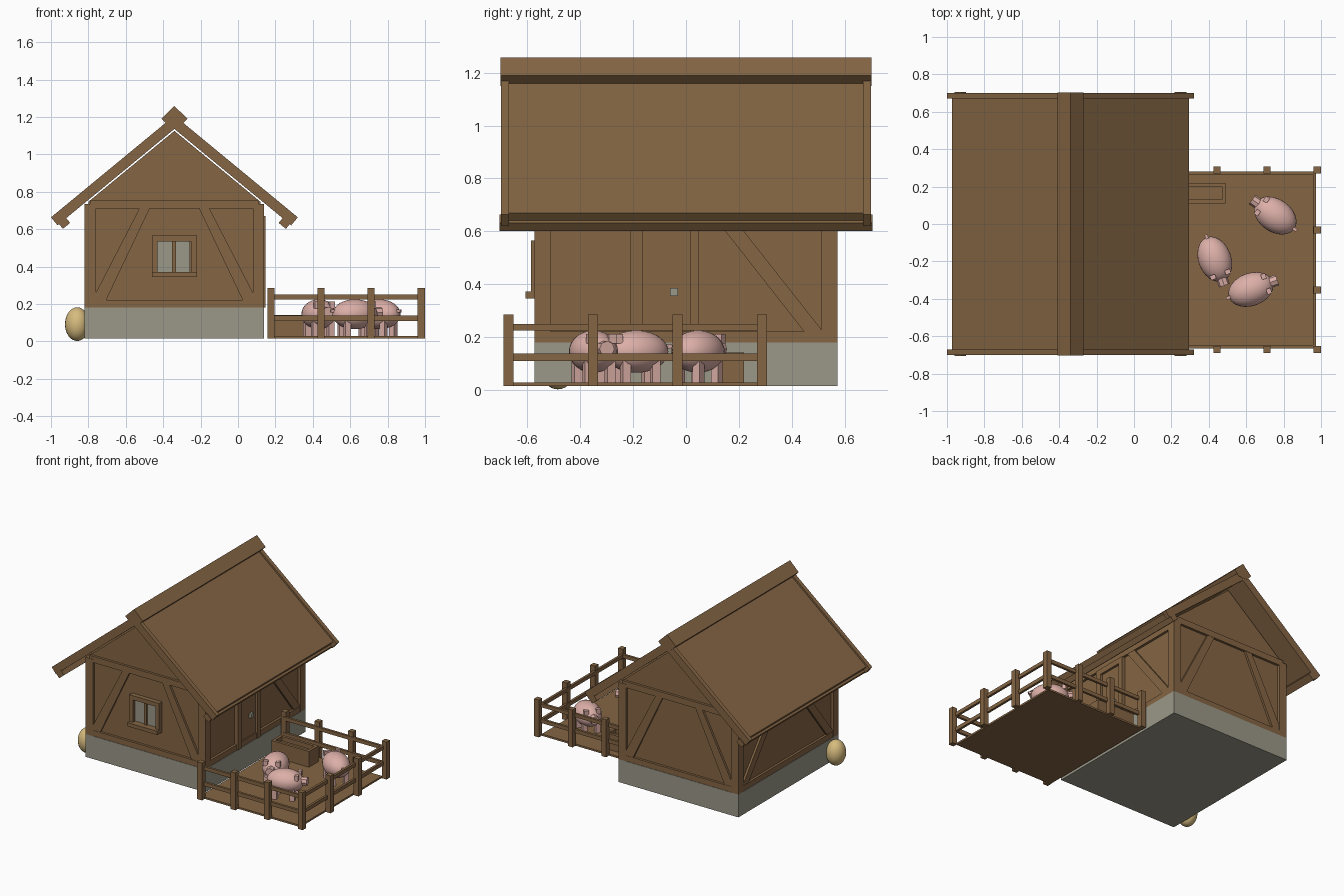
import bpy, bmesh, math
from mathutils import Matrix, Vector

if "Cube" in bpy.data.objects:
    bpy.data.objects.remove(bpy.data.objects["Cube"])


def material(name, rgb):
    m = bpy.data.materials.new(name)
    m.diffuse_color = (*rgb, 1)
    m.use_nodes = True
    m.node_tree.nodes["Principled BSDF"].inputs["Base Color"].default_value = m.diffuse_color
    return m


WOOD = material("brown wood", (0.235, 0.133, 0.058))
STONE = material("grey stone", (0.33, 0.315, 0.25))
PINK = material("pink skin", (0.72, 0.43, 0.39))
STRAW = material("yellow straw", (0.68, 0.50, 0.21))


def finish(name, bm, mat, smooth=False):
    bmesh.ops.recalc_face_normals(bm, faces=bm.faces)
    me = bpy.data.meshes.new(name)
    bm.to_mesh(me)
    bm.free()
    me.materials.append(mat)
    me.polygons.foreach_set("use_smooth", [smooth] * len(me.polygons))
    ob = bpy.data.objects.new(name, me)
    bpy.context.collection.objects.link(ob)
    return ob


def add_box(bm, x, y, z):
    size = Matrix.Diagonal((x[1] - x[0], y[1] - y[0], z[1] - z[0], 1))
    mid = Vector((sum(x) / 2, sum(y) / 2, sum(z) / 2))
    bmesh.ops.create_cube(bm, size=1, matrix=Matrix.Translation(mid) @ size)


def add_prism(bm, profile, lo, hi, axis="y"):
    """Extrude a 2D profile (u, z) along x or y."""
    place = (lambda u, z, t: (u, t, z)) if axis == "y" else (lambda u, z, t: (t, u, z))
    a = [bm.verts.new(place(u, z, lo)) for u, z in profile]
    b = [bm.verts.new(place(u, z, hi)) for u, z in profile]
    bm.faces.new(a)
    bm.faces.new(b)
    for i in range(len(a)):
        j = (i + 1) % len(a)
        bm.faces.new((a[i], a[j], b[j], b[i]))


def boxes(name, items, mat):
    bm = bmesh.new()
    for it in items:
        add_box(bm, *it)
    return finish(name, bm, mat)


CX = -0.34                      # ridge line of the house
X0, X1, Y0, Y1 = -0.82, 0.14, -0.573, 0.573

# Stone base and closed wall body with gables
boxes("stone_base", [((X0, X1), (Y0, Y1), (0.015, 0.18))], STONE)
bm = bmesh.new()
add_prism(bm, [(X0 + 0.02, 0.18), (X1 - 0.02, 0.18), (X1 - 0.02, 0.746),
               (CX, 1.125), (X0 + 0.02, 0.746)], Y0 + 0.02, Y1 - 0.02)
finish("walls", bm, WOOD)

# Timber frame: corner posts, sills and top plates
P = 0.06
boxes("corner_posts", [(x, y, (0.18, 0.735)) for x in ((X0, X0 + P), (X1 - P, X1))
                       for y in ((Y0, Y0 + P), (Y1 - P, Y1))], WOOD)
beams = []
for y in ((Y0 + 0.003, Y0 + 0.04), (Y1 - 0.04, Y1 - 0.003)):
    beams += [((X0 + 0.03, X1 - 0.03), y, (0.18, 0.22)), ((X0 + 0.03, X1 - 0.03), y, (0.71, 0.755))]
for x in ((X0 + 0.003, X0 + 0.04), (X1 - 0.04, X1 - 0.003)):
    beams += [(x, (Y0 + 0.03, Y1 - 0.03), (0.18, 0.22)), (x, (Y0 + 0.03, Y1 - 0.03), (0.67, 0.72))]
boxes("wall_beams", beams, WOOD)

# Diagonal braces: two per gable, two on the left wall, one on the right wall
bm = bmesh.new()
for lo, hi in ((Y0 + 0.005, Y0 + 0.03), (Y1 - 0.03, Y1 - 0.005)):
    for s in (-1, 1):
        add_prism(bm, [(CX + s * u, z) for u, z in
                       ((0.42, 0.21), (0.37, 0.21), (0.13, 0.715), (0.185, 0.715), (0.42, 0.26))], lo, hi)
side = ((0.455, 0.21), (0.515, 0.21), (0.515, 0.225), (0.16, 0.675), (0.09, 0.675))
for s, lo, hi in ((1, X1 - 0.03, X1 - 0.005), (1, X0 + 0.005, X0 + 0.03), (-1, X0 + 0.005, X0 + 0.03)):
    add_prism(bm, [(s * u, z) for u, z in side], lo, hi, "x")
finish("braces", bm, WOOD)

# Door on the right wall with its jambs and handle
boxes("door_frame", [((X1 - 0.03, X1 + 0.006), y, (0.18, 0.67)) for y in ((-0.21, -0.165), (0.015, 0.05))]
      + [((X1 - 0.03, X1 + 0.006), (-0.165, 0.015), (0.63, 0.67))], WOOD)
boxes("door", [((X1 - 0.03, X1 - 0.01), (-0.165, 0.015), (0.18, 0.63))], WOOD)
boxes("door_handle", [((X1 - 0.01, X1 + 0.008), (-0.06, -0.03), (0.355, 0.385))], STONE)

# Front window
yf = (-0.586, -0.545)
boxes("window_frame", [((-0.46, -0.43), yf, (0.345, 0.565)), ((-0.25, -0.22), yf, (0.345, 0.565)),
                       ((-0.43, -0.25), yf, (0.535, 0.565)), ((-0.46, -0.22), (-0.608, -0.545), (0.345, 0.372)),
                       ((-0.352, -0.332), (-0.572, -0.545), (0.37, 0.535)),
                       ((-0.26, -0.25), (-0.572, -0.545), (0.37, 0.535))], WOOD)
boxes("window_panes", [((-0.43, -0.26), (-0.56, -0.55), (0.37, 0.535))], STONE)

# Roof, laid out by distance s down the slope and depth d below its top
SL = math.radians(39.5)
C, S = math.cos(SL), math.sin(SL)


def slope(side, s0, s1, d0, d1):
    pts = []
    for s, d in ((s0, d0), (s1, d0), (s1, d1), (s0, d1)):
        u = s * C - d * S
        z = 1.207 - s * S - d * C
        if s == 0:              # mitre at the ridge
            u, z = 0, 1.207 - d / C
        pts.append((CX + side * u, z))
    return pts


slabs, barges, battens = bmesh.new(), bmesh.new(), bmesh.new()
for s in (-1, 1):
    add_prism(slabs, slope(s, 0, 0.83, 0.012, 0.052), -0.672, 0.672)
    add_prism(battens, slope(s, 0.795, 0.845, 0.05, 0.088), -0.706, 0.706)
    for lo, hi in ((-0.7, -0.67), (0.67, 0.7)):
        add_prism(barges, slope(s, 0, 0.855, 0, 0.055), lo, hi)
finish("roof_slabs", slabs, WOOD)
finish("barge_boards", barges, WOOD)
finish("eave_battens", battens, WOOD)
bm = bmesh.new()
add_prism(bm, [(CX, 1.258), (CX + 0.07, 1.19), (CX + 0.035, 1.155), (CX, 1.15),
               (CX - 0.035, 1.155), (CX - 0.07, 1.19)], -0.702, 0.702)
finish("ridge_cap", bm, WOOD)

# Pen floor and fence
boxes("pen_floor", [((0.16, 0.96), (-0.66, 0.275), (0.015, 0.028))], WOOD)
px, py = (0.176, 0.443, 0.711, 0.98), (-0.671, -0.352, -0.032, 0.288)
posts = {(x, y) for x in px for y in (py[0], py[3])} | {(px[3], y) for y in py}
boxes("fence_posts", [((x - 0.019, x + 0.019), (y - 0.019, y + 0.019), (0.015, 0.285))
                      for x, y in sorted(posts)], WOOD)
rails = []
for z in ((0.11, 0.137), (0.224, 0.25)):
    rails += [((0.176, 0.97), (-0.665, -0.648), z), ((0.176, 0.97), (0.265, 0.282), z),
              ((0.957, 0.974), (-0.66, 0.28), z)]
boxes("fence_rails", rails, WOOD)

# Feeding trough with a hollow top
boxes("trough", [((0.19, 0.49), (0.11, 0.22), (0.028, 0.11)),
                 ((0.19, 0.49), (0.11, 0.13), (0.11, 0.142)), ((0.19, 0.49), (0.2, 0.22), (0.11, 0.142)),
                 ((0.19, 0.21), (0.13, 0.2), (0.11, 0.142)), ((0.47, 0.49), (0.13, 0.2), (0.11, 0.142))], WOOD)


# Pigs
def pig(n, x, y, deg):
    place = Matrix.Translation((x, y, 0)) @ Matrix.Rotation(math.radians(deg), 4, "Z")
    bm = bmesh.new()
    bmesh.ops.create_uvsphere(bm, u_segments=24, v_segments=16, radius=1,
                              matrix=Matrix.Translation((0, 0, 0.145)) @ Matrix.Diagonal((0.125, 0.088, 0.08, 1)))
    bm.transform(place)
    finish(f"pig_body_{n}", bm, PINK, True)
    bm = bmesh.new()
    for s in (-1, 1):
        add_box(bm, (0.075, 0.1), (s * 0.042 - 0.015, s * 0.042 + 0.015), (0.175, 0.212))
        for lx in (-0.06, 0.06):
            add_box(bm, (lx - 0.016, lx + 0.016), (s * 0.045 - 0.016, s * 0.045 + 0.016), (0.028, 0.11))
    add_box(bm, (-0.14, -0.115), (-0.008, 0.008), (0.155, 0.171))
    bm.transform(place)
    finish(f"pig_ears_legs_{n}", bm, PINK)
    bm = bmesh.new()
    bmesh.ops.create_cone(bm, cap_ends=True, segments=8, radius1=0.03, radius2=0.03, depth=0.05,
                          matrix=Matrix.Translation((0.125, 0, 0.155)) @ Matrix.Rotation(math.pi / 2, 4, "Y"))
    bm.transform(place)
    finish(f"pig_snout_{n}", bm, PINK)


pig(1, 0.755, 0.045, 145)
pig(2, 0.432, -0.188, -70)
pig(3, 0.625, -0.35, 20)

# Straw bundle by the left wall
bm = bmesh.new()
bmesh.ops.create_uvsphere(bm, u_segments=24, v_segments=16, radius=1,
                          matrix=Matrix.Translation((-0.86, -0.485, 0.092)) @ Matrix.Diagonal((0.065, 0.07, 0.09, 1)))
finish("straw_bundle", bm, STRAW, True)
